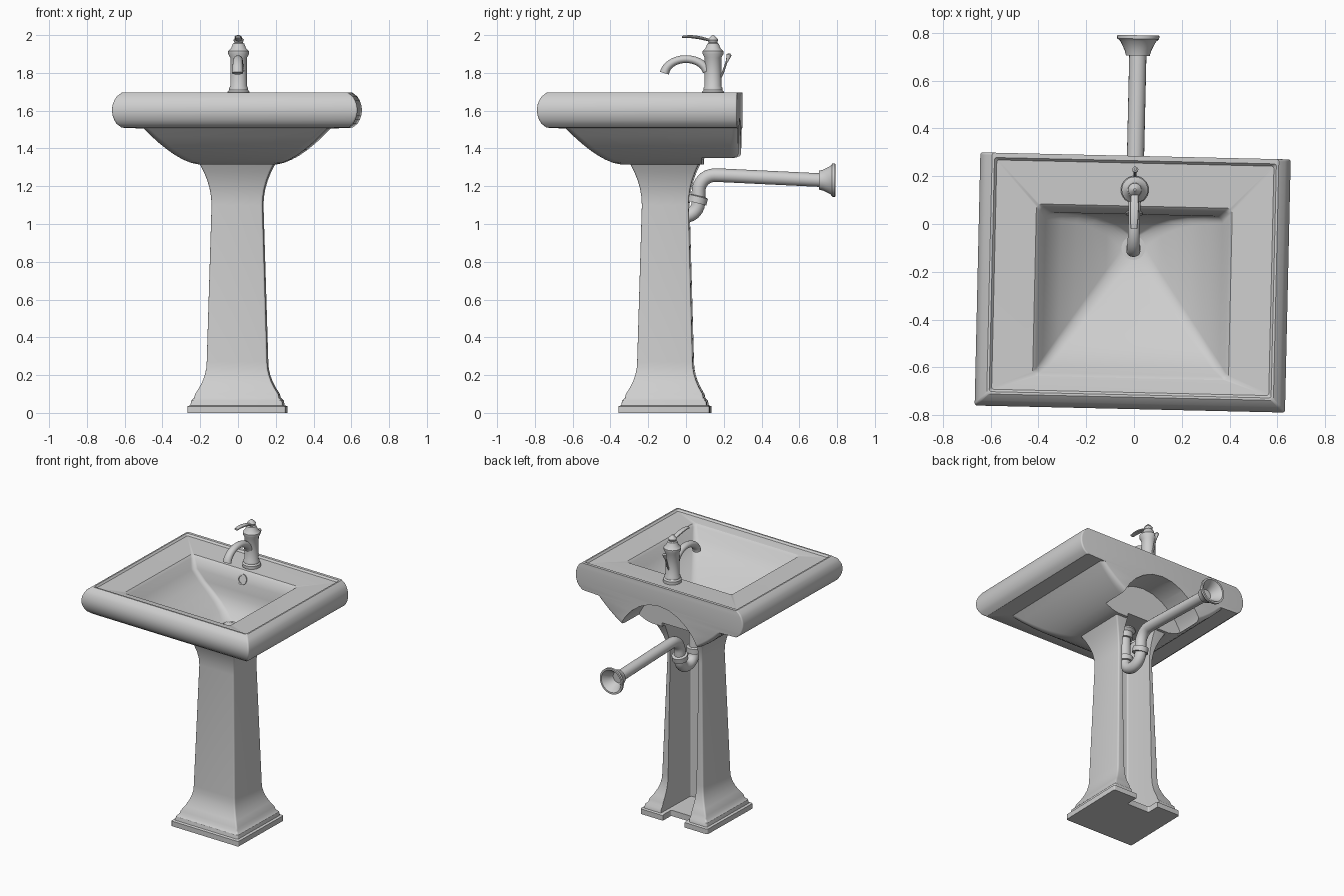
import bpy, bmesh, math
from math import sin, cos, pi
from mathutils import Matrix, Vector

if "Cube" in bpy.data.objects:
    bpy.data.objects.remove(bpy.data.objects["Cube"])

TURN = Matrix.Rotation(math.radians(-1.3), 4, 'Z')   # whole fixture stands slightly turned

porcelain = bpy.data.materials.new("porcelain_grey")
porcelain.use_nodes = True
COLOUR = (0.62, 0.62, 0.62, 1)
porcelain.diffuse_color = COLOUR
porcelain.node_tree.nodes["Principled BSDF"].inputs["Base Color"].default_value = COLOUR


def make(name, bm):
    bmesh.ops.recalc_face_normals(bm, faces=bm.faces)
    mesh = bpy.data.meshes.new(name)
    bm.to_mesh(mesh)
    bm.free()
    mesh.transform(TURN)
    mesh.materials.append(porcelain)
    ob = bpy.data.objects.new(name, mesh)
    bpy.context.collection.objects.link(ob)
    return ob


def activate(ob):
    bpy.ops.object.select_all(action='DESELECT')
    ob.select_set(True)
    bpy.context.view_layer.objects.active = ob


def smooth(ob):
    activate(ob)
    bpy.ops.object.shade_smooth_by_angle(angle=math.radians(32))


def fractions(steps):
    """Even steps from zero to one, both included."""
    return [i / steps for i in range(steps + 1)]


def skin(rings, close_ends=True):
    """Join rings of points with quads."""
    bm = bmesh.new()
    loops = [[bm.verts.new(p) for p in ring] for ring in rings]
    count = len(loops[0])
    for a, b in zip(loops, loops[1:]):
        for i in range(count):
            j = (i + 1) % count
            bm.faces.new((a[i], a[j], b[j], b[i]))
    if close_ends:
        bm.faces.new(loops[0])
        bm.faces.new(loops[-1])
    return bm


def rounded_rect(half, front, back, z, radius=0.01):
    points = []
    x = half - radius
    near, far = front + radius, back - radius
    for quarter, (cx, cy) in enumerate(((x, far), (-x, far), (-x, near), (x, near))):
        for t in fractions(5):
            a = pi / 2 * (quarter + t)
            points.append((cx + radius * cos(a), cy + radius * sin(a), z))
    return points


def lathe(name, profile, centre, axis=(0, 0, 1), count=28, close_ends=True):
    """Turn a profile of (radius, distance along axis)."""
    turn = Vector((0, 0, 1)).rotation_difference(Vector(axis)).to_matrix()
    angles = [2 * pi * i / count for i in range(count)]
    rings = [[turn @ Vector((r * cos(a), r * sin(a), h)) + Vector(centre) for a in angles]
             for r, h in profile]
    smooth(make(name, skin(rings, close_ends)))


def tube(name, path, count=20, flat=1):
    """Sweep a circle or ellipse along a path of (y, z, radius) in the middle plane."""
    side = Vector((1, 0, 0))
    angles = [2 * pi * i / count for i in range(count)]
    rings = []
    for i, (y, z, r) in enumerate(path):
        before, after = path[max(i - 1, 0)], path[min(i + 1, len(path) - 1)]
        along = Vector((0, after[0] - before[0], after[1] - before[1])).normalized()
        up = along.cross(side) * flat
        rings.append([Vector((0, y, z)) + r * (cos(a) * side + sin(a) * up) for a in angles])
    smooth(make(name, skin(rings)))


def cut(ob, rings):
    cutter = make("cutter", skin(rings))
    cutter.hide_render = True
    mod = ob.modifiers.new("cut", 'BOOLEAN')
    mod.operation, mod.solver, mod.object = 'DIFFERENCE', 'EXACT', cutter
    activate(ob)
    bpy.ops.object.modifier_apply(modifier=mod.name)
    bpy.data.objects.remove(cutter)


def box(half, front, back, bottom, top):
    return [rounded_rect(half, front, back, z) for z in (bottom, top)]


# Basin: curved underside, bulged rim, sunken deck and sloping inside in one closed skin
BACK = 0.285
sections = []
for t in fractions(7):
    half = 0.2 + 0.285 * t
    sections.append(rounded_rect(half, -half - 0.14, BACK, 1.315 + 0.19 * t ** 1.6, 0.06 - 0.03 * t))
for t in fractions(9):
    half = 0.6 + 0.05 * max(sin(pi * t), 0) ** 0.6
    sections.append(rounded_rect(half, -half - 0.125, BACK, 1.51 + 0.185 * t))
for half, back, z in ((0.59, 0.265, 1.695), (0.58, 0.255, 1.683)):
    sections.append(rounded_rect(half, -half - 0.125, back, z))
sections.append(rounded_rect(0.41, -0.645, 0.075, 1.674, 0.02))
sections.append(rounded_rect(0.395, -0.63, 0.06, 1.66, 0.02))
for t in fractions(5):
    sections.append(rounded_rect(0.37 - 0.32 * t, 0.45 * t - 0.6, 0.04 - 0.09 * t ** 3,
                                 1.6 - 0.24 * t ** 0.8, 0.03 + 0.015 * t))
basin = make("basin", skin(sections))

# Arched recess in the back of the basin, and a pocket for the drain pipe
arch = [(0.3, 1.2), (-0.3, 1.2)]
arch[1:1] = [(0.3 * cos(pi * t), 1.34 + 0.22 * max(sin(pi * t), 0) ** 1.5) for t in fractions(12)]
cut(basin, [[(x, y, z) for x, z in arch] for y in (0.09, 0.4)])
cut(basin, box(0.12, -0.16, 0.2, 1.2, 1.34))
smooth(basin)

# Pedestal: stepped foot, tapering column and flared head, hollow from behind
outline = [(0.26, 0), (0.26, 0.035), (0.245, 0.04), (0.24, 0.065), (0.225, 0.08)]
outline += [(0.16 + 0.06 * (1 - t) ** 2, 0.1 + 0.17 * t) for t in fractions(5)]
outline += [(0.135 + 0.063 * t ** 2, 1.1 + 0.22 * t) for t in fractions(5)]
pedestal = make("pedestal", skin([rounded_rect(half, -0.1 - 0.97 * half, 0.9 * half - 0.105, z)
                                  for half, z in outline]))
cut(pedestal, box(0.11, -0.2, 0.3, 0.04, 1.5))
cut(pedestal, box(0.085, 0.04, 0.3, -0.1, 0.1))
smooth(pedestal)

# Drain and overflow fittings inside the basin
for name, size, centre, axis in (("drain_ring", 0.05, (0, -0.1, 1.358), (0, 0, 1)),
                                 ("overflow_ring", 0.035, (0, 0.048, 1.62), (0, -1, 0.3))):
    lip = 0.7 * size
    lathe(name, [(size, 0), (size, 0.008), (lip, 0.008), (lip, 0.002)], centre, axis)
lathe("drain_stopper", [(0.03, 0), (0.03, 0.012), (0.005, 0.02)], (0, -0.1, 1.36))

# Trap: down from the drain, round a bend, up, and back to the wall
PIPE = 0.036
route = [(-0.09, 1.355)]
route += [(-0.012 - 0.078 * cos(pi * t), 1.115 - 0.075 * sin(pi * t)) for t in fractions(12)]
route += [(0.15 - 0.084 * cos(pi / 2 * t), 1.17 + 0.088 * sin(pi / 2 * t)) for t in fractions(8)]
route += [(0.2, 1.257), (0.72, 1.232)]
tube("trap_pipe", [(y, z, PIPE) for y, z in route])
nut = [(PIPE, -0.02), (0.05, -0.02), (0.05, 0.015), (PIPE, 0.02)]
lathe("trap_outlet_nut", nut, (0, 0.064, 1.13), (0, 0.25, 1))
lathe("trap_inlet_nut", nut, (0, -0.09, 1.13))
lathe("drain_tailpiece", [(0.05, 0), (0.05, 0.04), (0.065, 0.055), (0.065, 0.07)],
      (0, -0.09, 1.275))
lathe("wall_flange", [(PIPE, 0), (0.05, 0), (0.055, 0.02), (0.075, 0.06), (0.088, 0.07),
                      (0.088, 0.085), (0.076, 0.085), (0.045, 0.04), (PIPE, 0)],
      (0, 0.705, 1.232), (0, 1, 0), close_ends=False)

# Tap: turned body with a domed cap and knob
lathe("tap_body", [(0.058, 0), (0.058, 0.02), (0.05, 0.03), (0.05, 0.04), (0.044, 0.05),
                   (0.044, 0.2), (0.055, 0.22), (0.055, 0.235), (0.04, 0.25), (0.03, 0.275),
                   (0.022, 0.28), (0.028, 0.295), (0.015, 0.31), (0.005, 0.32)],
      (0, 0.143, 1.68))

# Tap: arched spout, lever and lift rod
bends = [pi * (0.08 + 0.88 * t) for t in fractions(16)]
tube("tap_spout", [(0.115 * cos(a), 1.788 + 0.085 * sin(a), 0.03 - 0.006 * sin(a)) for a in bends],
     flat=0.85)
tube("tap_lever", [(0.14 - 0.16 * t, 1.968 + 0.024 * sin(2 * t), 0.014 + 0.005 * sin(pi * t))
                   for t in fractions(8)], count=12, flat=0.45)
tube("lift_rod", [(0.175, 1.76, 0.006), (0.195, 1.8, 0.006), (0.222, 1.88, 0.006)], count=10)
lathe("lift_rod_knob", [(0.006, -0.02), (0.011, 0), (0.013, 0.015), (0.005, 0.022)],
      (0, 0.224, 1.882), (0, 0.3, 1), count=12)
